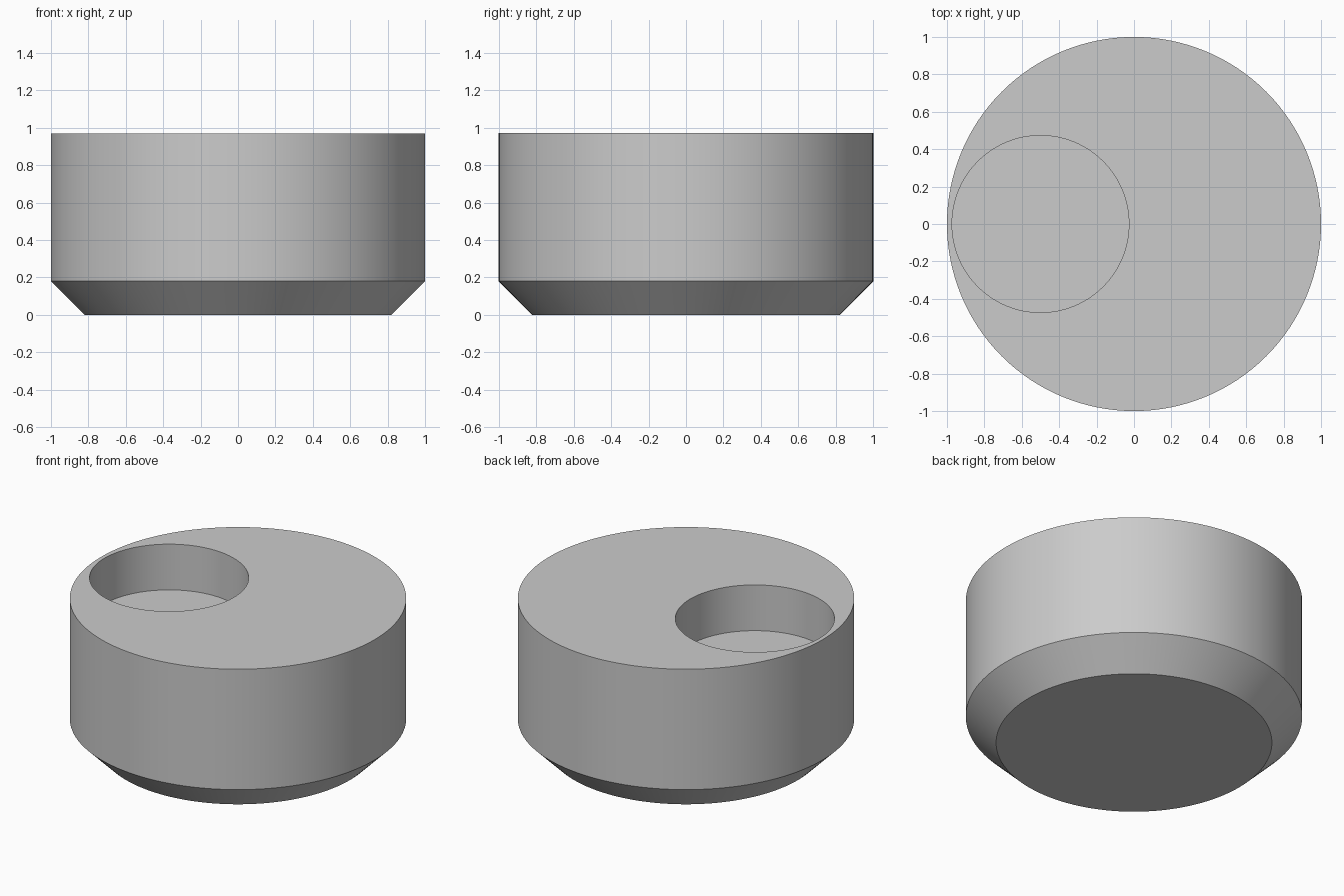
import bpy
import math

cube = bpy.data.objects.get("Cube")
if cube:
    bpy.data.objects.remove(cube, do_unlink=True)

RADIUS, HEIGHT, CHAMFER = 1.0, 0.97, 0.18
POCKET_X, POCKET_RADIUS, POCKET_DEPTH = -0.50, 0.473, 0.30
SEGMENTS = 128

# Plain grey material
grey = bpy.data.materials.new("plain_grey")
grey.use_nodes = True
colour = (0.6, 0.6, 0.6, 1)
grey.diffuse_color = colour
grey.node_tree.nodes["Principled BSDF"].inputs["Base Color"].default_value = colour


def lathe(name, profile):
    """Closed solid of revolution from (radius, z) rings, capped at both ends."""
    verts = [(r * math.cos(a), r * math.sin(a), z)
             for r, z in profile
             for a in (math.tau * i / SEGMENTS for i in range(SEGMENTS))]
    faces = [list(range(SEGMENTS))[::-1]]
    for ring in range(len(profile) - 1):
        low, high = ring * SEGMENTS, (ring + 1) * SEGMENTS
        for i in range(SEGMENTS):
            j = (i + 1) % SEGMENTS
            faces.append([low + i, low + j, high + j, high + i])
    faces.append(list(range(len(verts) - SEGMENTS, len(verts))))
    mesh = bpy.data.meshes.new(name)
    mesh.from_pydata(verts, [], faces)
    mesh.materials.append(grey)
    obj = bpy.data.objects.new(name, mesh)
    bpy.context.collection.objects.link(obj)
    return obj


# Round body with a chamfered foot
body = lathe("round_body", [(RADIUS - CHAMFER, 0), (RADIUS, CHAMFER), (RADIUS, HEIGHT)])

# Off-centre blind pocket cut into the top
cutter = lathe("pocket_cutter", [(POCKET_RADIUS, HEIGHT - POCKET_DEPTH),
                                 (POCKET_RADIUS, HEIGHT + 0.1)])
cutter.location.x = POCKET_X
cut = body.modifiers.new("pocket", 'BOOLEAN')
cut.operation = 'DIFFERENCE'
cut.solver = 'EXACT'
cut.object = cutter
bpy.ops.object.select_all(action='DESELECT')
body.select_set(True)
bpy.context.view_layer.objects.active = body
bpy.ops.object.modifier_apply(modifier=cut.name)
bpy.data.objects.remove(cutter, do_unlink=True)

# Smooth walls, crisp rims
bpy.ops.object.shade_smooth_by_angle(angle=math.radians(30))
